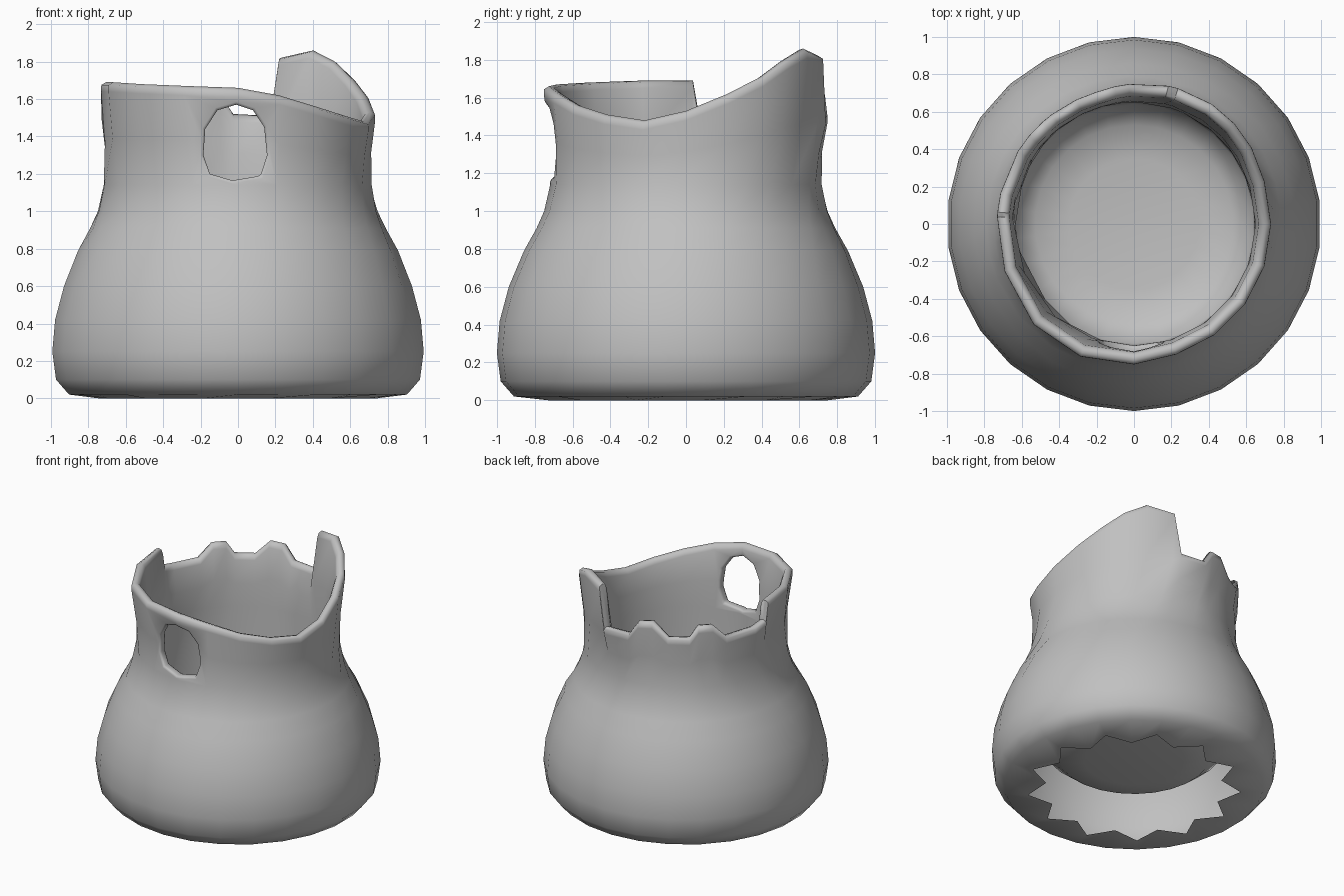
import bpy, bmesh, math

if "Cube" in bpy.data.objects:
    bpy.data.objects.remove(bpy.data.objects["Cube"])

# Plain grey clay
clay = bpy.data.materials.new("grey_clay")
clay.use_nodes = True
GREY = (0.53, 0.53, 0.53, 1)
clay.diffuse_color = GREY
clay.node_tree.nodes["Principled BSDF"].inputs["Base Color"].default_value = GREY

# Broken rim: (angle in degrees, height); front is -90
RIM = [(-90, 1.66), (-72, 1.62), (-54, 1.56), (-36, 1.51), (-18, 1.48), (0, 1.53),
       (18, 1.62), (33, 1.71), (45, 1.8), (57, 1.86), (72, 1.82), (76, 1.51),
       (92, 1.52), (98, 1.63), (106, 1.64), (115, 1.53), (127, 1.53), (132, 1.62),
       (140, 1.62), (148, 1.52), (167, 1.53), (175, 1.55), (177, 1.69),
       (200, 1.69), (225, 1.68), (248, 1.67)]
COUNT = len(RIM)
# Profiles: (radius, height)
OUTSIDE = [(0.91, 0.02), (0.98, 0.1), (1.0, 0.25), (0.985, 0.42), (0.937, 0.6),
           (0.857, 0.79), (0.79, 0.91), (0.75, 1.0), (0.718, 1.14)]
INSIDE = [(0.65, 1.14), (0.65, 0.6), (0.64, 0.34), (0.53, 0.25), (0.35, 0.22)]
# Neck: (radius, share of the way from neck to rim, drop below the rim)
NECK = [(0.712, 0.45, 0), (0.733, 1, 0.05), (0.732, 1, 0.015), (0.707, 1, 0),
        (0.68, 1, 0.008), (0.667, 1, 0.04), (0.65, 0.45, 0)]

bm = bmesh.new()


def point(i, radius, z):
    """Columns follow the broken rim above and spread evenly below."""
    even = -90 + 360 * i / COUNT
    blend = min(1, max(0, (1.3 - z) / 0.6))
    a = math.radians(RIM[i][0] * (1 - blend) + even * blend)
    return bm.verts.new((radius * math.cos(a), radius * math.sin(a), z))


def ring(radius, z):
    return [point(i, radius, z) for i in range(COUNT)]


def neck_point(i, radius, share, drop):
    """The tall peak of the rim flares slightly outward."""
    angle, top = RIM[i]
    flare = 0.032 * share * max(0, math.cos(math.radians(2 * (angle - 62))))
    return point(i, radius + flare, 1.14 + (top - 1.14) * share - drop)


# Pot body, from the jagged base opening up over the rim and down to the floor
rings = [[point(i, 0.75 if i % 2 else 0.62, 0) for i in range(COUNT)]]
rings += [ring(r, z) for r, z in OUTSIDE]
rings += [[neck_point(i, *row) for i in range(COUNT)] for row in NECK]
rings += [ring(r, z) for r, z in INSIDE]
for low, high in zip(rings, rings[1:]):
    for i in range(COUNT):
        j = (i + 1) % COUNT
        bm.faces.new((low[i], low[j], high[j], high[i]))
bm.faces.new(rings[-1])
bm.faces.new(rings[0][::-1])
bmesh.ops.recalc_face_normals(bm, faces=bm.faces)


def make_object(name, mesh_bm):
    mesh = bpy.data.meshes.new(name)
    mesh_bm.to_mesh(mesh)
    mesh_bm.free()
    mesh.materials.append(clay)
    obj = bpy.data.objects.new(name, mesh)
    bpy.context.collection.objects.link(obj)
    return obj


pot = make_object("broken_pot", bm)

# Cutter for the oval hole in the front of the neck
HOLE = [(-0.01, 1.57), (0.08, 1.54), (0.14, 1.45), (0.155, 1.3), (0.12, 1.19),
        (-0.03, 1.165), (-0.15, 1.2), (-0.185, 1.3), (-0.175, 1.44), (-0.11, 1.54)]
cb = bmesh.new()
face = cb.faces.new([cb.verts.new((x, -0.9, z)) for x, z in HOLE])
moved = bmesh.ops.extrude_face_region(cb, geom=[face])["geom"]
bmesh.ops.translate(cb, vec=(0, 0.5, 0), verts=[v for v in moved if isinstance(v, bmesh.types.BMVert)])
bmesh.ops.recalc_face_normals(cb, faces=cb.faces)
cutter = make_object("hole_cutter", cb)

bpy.context.view_layer.objects.active = pot
pot.select_set(True)
cut = pot.modifiers.new("front_hole", "BOOLEAN")
cut.operation = "DIFFERENCE"
cut.object = cutter
bpy.ops.object.modifier_apply(modifier=cut.name)
bpy.data.objects.remove(cutter)

bm = bmesh.new()
bm.from_mesh(pot.data)
# Open the jagged break in the base
caps = [f for f in bm.faces if all(v.co.z < 0.005 for v in f.verts)]
bmesh.ops.delete(bm, geom=caps, context="FACES")
# Soften the lip of the front hole
lip = [e for e in bm.edges if e.calc_face_angle(0) > 1.05
       and all(abs(v.co.x) < 0.25 and v.co.y < -0.5 and 1.1 < v.co.z < 1.59 for v in e.verts)]
bmesh.ops.bevel(bm, geom=lip, offset=0.015, segments=2, profile=0.5,
                affect="EDGES", clamp_overlap=True)
bm.to_mesh(pot.data)
bm.free()

bpy.ops.object.select_all(action="DESELECT")
pot.select_set(True)
bpy.ops.object.shade_smooth_by_angle(angle=math.radians(60))
